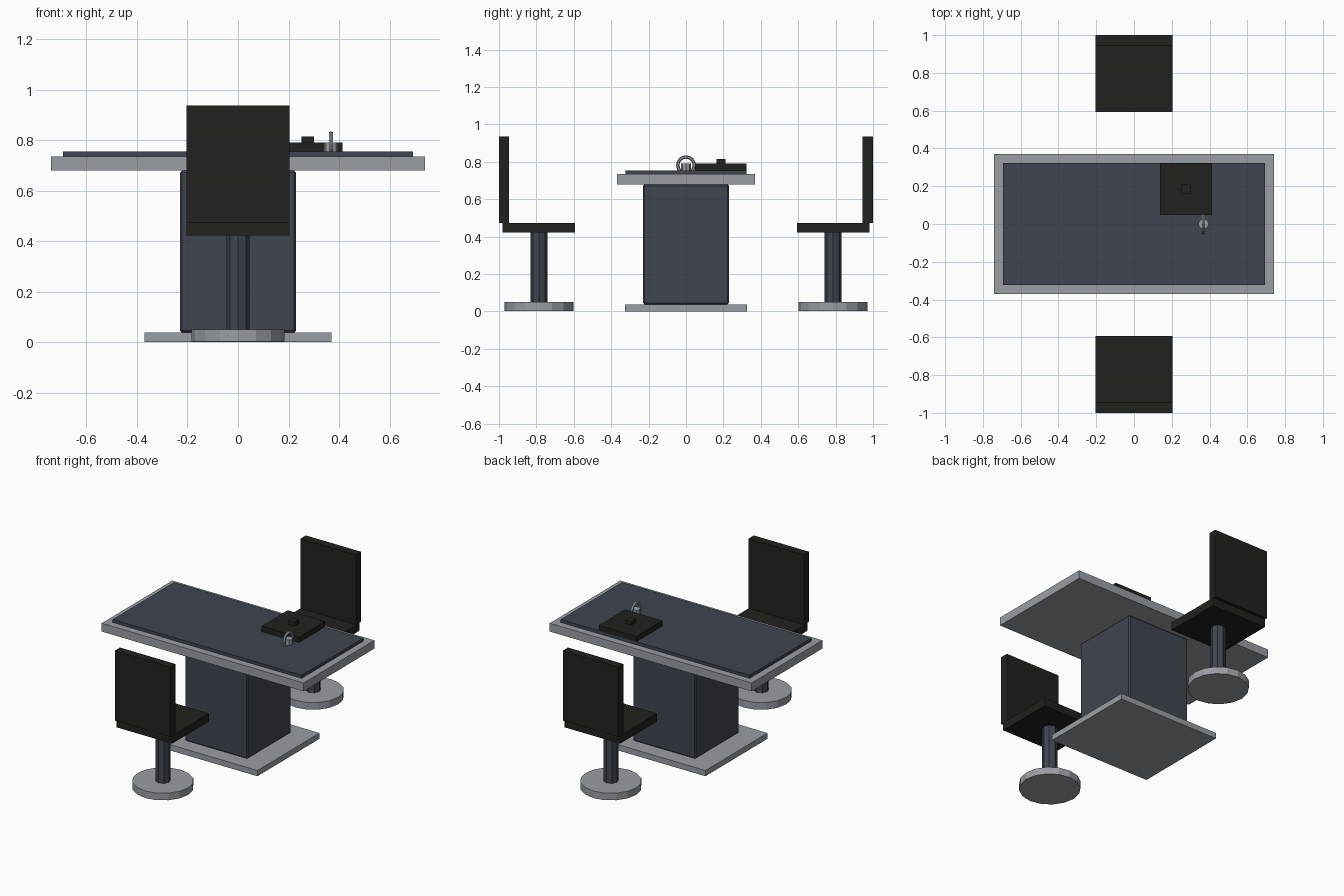
import bpy
from math import radians

if "Cube" in bpy.data.objects:
    bpy.data.objects.remove(bpy.data.objects["Cube"])


def mat(name, rgb):
    m = bpy.data.materials.new(name)
    m.diffuse_color = (*rgb, 1)
    m.use_nodes = True
    m.node_tree.nodes["Principled BSDF"].inputs["Base Color"].default_value = m.diffuse_color
    return m


metal = mat("light_metal", (0.32, 0.34, 0.37))
slate = mat("slate", (0.05, 0.06, 0.08))
black = mat("black", (0.015, 0.015, 0.014))


def finish(name, material):
    ob = bpy.context.object
    ob.name = name
    ob.data.materials.append(material)
    return ob


def box(name, lo, hi, material, bevel=0):
    bpy.ops.mesh.primitive_cube_add(size=1, location=[(a + b) / 2 for a, b in zip(lo, hi)])
    bpy.context.object.scale = [b - a for a, b in zip(lo, hi)]
    bpy.ops.object.transform_apply(location=False, rotation=False, scale=True)
    ob = finish(name, material)
    if bevel:
        mod = ob.modifiers.new("bevel", 'BEVEL')
        mod.width = bevel
        mod.segments = 1
    return ob


def cylinder(name, x, y, z0, z1, r, sides, material):
    bpy.ops.mesh.primitive_cylinder_add(vertices=sides, radius=r, depth=z1 - z0,
                                        location=(x, y, (z0 + z1) / 2))
    return finish(name, material)


# Table: foot plate, pedestal, top and inset surface
box("table_foot", (-0.37, -0.325, 0), (0.37, 0.325, 0.038), metal)
box("table_pedestal", (-0.23, -0.23, 0.038), (0.23, 0.23, 0.679), slate, 0.008)
box("table_top", (-0.74, -0.37, 0.679), (0.74, 0.37, 0.734), metal)
box("table_inset", (-0.693, -0.323, 0.734), (0.693, 0.323, 0.754), slate)

# Facing chairs, front and back
for side, s in (("front", -1), ("back", 1)):
    def chair_box(part, y0, y1, z0, z1):
        ya, yb = sorted((s * y0, s * y1))
        box(f"{side}_chair_{part}", (-0.203, ya, z0), (0.203, yb, z1), black)

    cylinder(f"{side}_chair_foot", 0, s * 0.786, 0.003, 0.05, 0.185, 16, metal)
    cylinder(f"{side}_chair_post", 0, s * 0.786, 0.05, 0.421, 0.046, 8, slate)
    chair_box("seat", 0.593, 0.98, 0.421, 0.474)
    chair_box("backrest", 0.945, 1.0, 0.474, 0.936)

# Tabletop device with a button
box("device", (0.138, 0.048, 0.754), (0.413, 0.323, 0.79), black)
box("device_button", (0.252, 0.162, 0.79), (0.3, 0.21, 0.814), black)

# Small block with an upright ring
cylinder("ring_stand", 0.368, 0, 0.754, 0.79, 0.028, 8, metal)
bpy.ops.mesh.primitive_torus_add(major_segments=16, minor_segments=6, major_radius=0.044,
                                 minor_radius=0.009, location=(0.368, 0, 0.782),
                                 rotation=(0, radians(90), 0))
finish("ring", metal)
